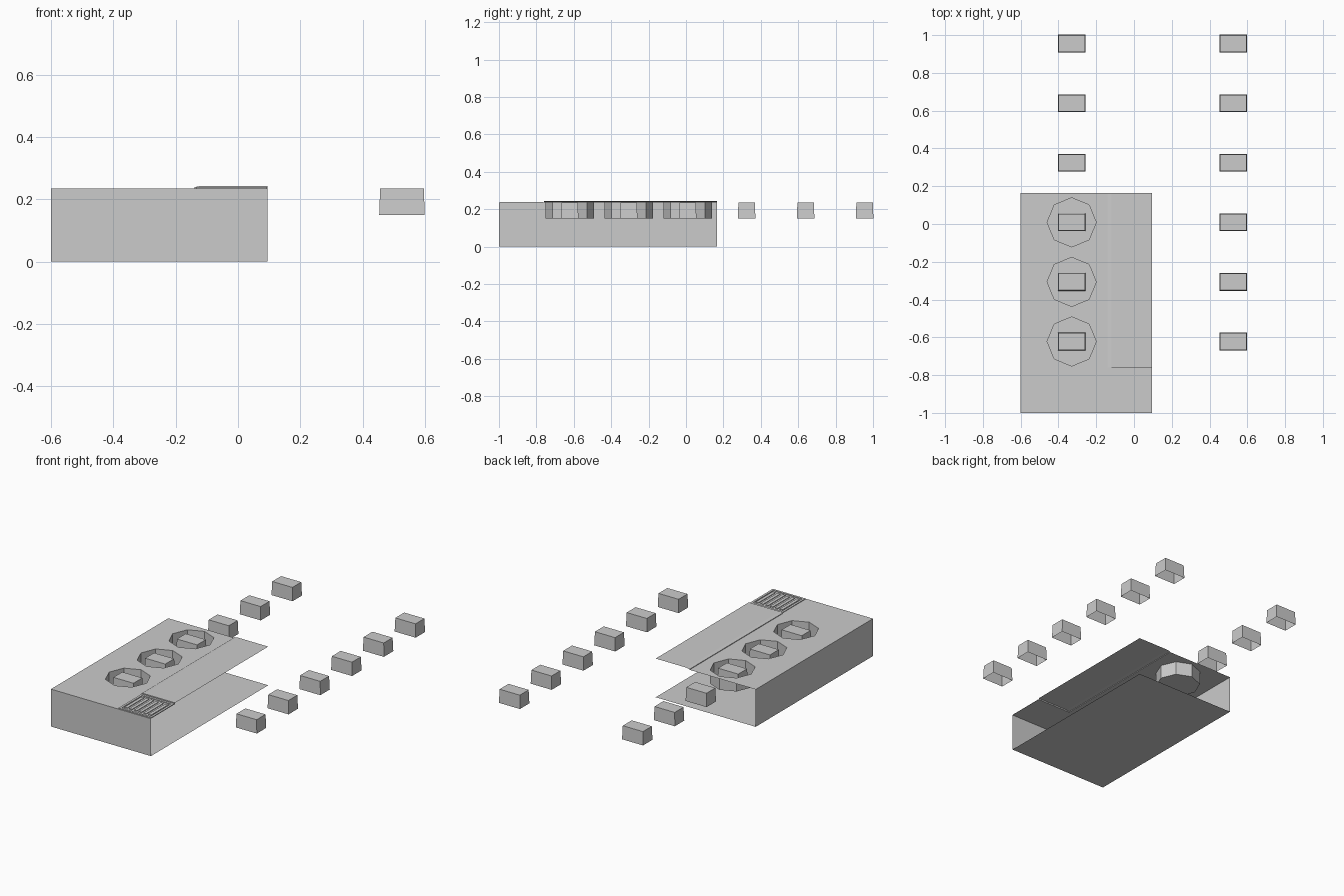
import bpy, bmesh, math

if "Cube" in bpy.data.objects:
    bpy.data.objects.remove(bpy.data.objects["Cube"])

X0, X1, Y0, Y1, H = -0.60, 0.095, -1.0, 0.165, 0.235
LOW = 0.15                                   # well floor and button base
ROWS = [-0.622 + 0.3154 * i for i in range(6)]
WELL_X, WELL_R = -0.33, 0.13


def finish(bm, name):
    mesh = bpy.data.meshes.new(name)
    bm.to_mesh(mesh)
    bm.free()
    obj = bpy.data.objects.new(name, mesh)
    bpy.context.collection.objects.link(obj)
    return obj


def ring(bm, pts, z):
    return [bm.verts.new((x, y, z)) for x, y in pts]


def loop_edges(bm, vs):
    return [bm.edges.new((vs[i], vs[(i + 1) % len(vs)])) for i in range(len(vs))]


def bridge(bm, a, b):
    n = len(a)
    for i in range(n):
        j = (i + 1) % n
        bm.faces.new((a[i], a[j], b[j], b[i]))


def rect(x0, x1, y0, y1):
    return [(x0, y0), (x1, y0), (x1, y1), (x0, y1)]


# Casing: floor, front wall and left wall, open at right and back
bm = bmesh.new()
lo = ring(bm, rect(X0, X1, Y0, Y1), 0)
hi = ring(bm, rect(X0, X1, Y0, Y1), H)
bm.faces.new(lo[::-1])
bm.faces.new((lo[0], lo[1], hi[1], hi[0]))
bm.faces.new((lo[3], lo[0], hi[0], hi[3]))
bmesh.ops.delete(bm, geom=[hi[2]], context='VERTS')
finish(bm, "casing")

# Deck with octagonal wells
STEP_X, STEP_Y = -0.14, -0.76
bm = bmesh.new()
outline = [(X0, Y0), (X1, Y0), (X1, STEP_Y), (STEP_X, STEP_Y), (STEP_X, Y1), (X0, Y1)]
edges = loop_edges(bm, ring(bm, outline, H))
wells = []
for cy in ROWS[:3]:
    pts = [(WELL_X + WELL_R * math.cos(k * math.pi / 4),
            cy + WELL_R * math.sin(k * math.pi / 4)) for k in range(8)]
    top = ring(bm, pts, H)
    edges += loop_edges(bm, top)
    wells.append((top, pts))
bmesh.ops.triangle_fill(bm, edges=edges, use_beauty=True, normal=(0, 0, 1))
for top, pts in wells:
    base = ring(bm, pts, LOW)
    bridge(bm, top, base)
    bm.faces.new(base)
bmesh.ops.dissolve_limit(bm, angle_limit=0.01, verts=bm.verts[:], edges=bm.edges[:])
finish(bm, "deck_with_wells")

# Slightly raised side panel with a small stepped edge
bm = bmesh.new()
profile = [(STEP_X, H), (STEP_X, 0.239), (-0.12, 0.243), (X1, 0.243)]
a = [bm.verts.new((x, STEP_Y, z)) for x, z in profile]
b = [bm.verts.new((x, Y1, z)) for x, z in profile]
for i in range(3):
    bm.faces.new((a[i], a[i + 1], b[i + 1], b[i]))
bm.faces.new(a + [bm.verts.new((X1, STEP_Y, H))])
finish(bm, "raised_panel")


def slab(name, x0, x1, y0, y1, z0, z1, flare=0.0):
    """Open-bottomed box whose base may be slightly wider than its top."""
    bm = bmesh.new()
    base = ring(bm, rect(x0 - flare, x1 + flare, y0 - flare, y1 + flare), z0)
    top = ring(bm, rect(x0, x1, y0, y1), z1)
    bridge(bm, base, top)
    bm.faces.new(top)
    return finish(bm, name)


# Grille: thin frame and slats at the front corner
GX0, GX1, GY0, GY1, T = -0.135, 0.093, -0.995, -0.765, 0.014
for n, (x0, x1, y0, y1) in enumerate([
        (GX0, GX1, GY0, GY0 + T), (GX0, GX1, GY1 - T, GY1),
        (GX0, GX0 + T, GY0 + T, GY1 - T), (GX1 - T, GX1, GY0 + T, GY1 - T)]):
    slab(f"grille_frame_{n}", x0, x1, y0, y1, H, 0.239)
for i in range(6):
    cx = GX0 + T + (i + 0.5) * (GX1 - GX0 - 2 * T) / 6
    slab(f"grille_slat_{i}", cx - 0.010, cx + 0.010, GY0 + 0.03, GY1 - 0.03, H, 0.239)

# Two columns of buttons
for c, cx in enumerate((WELL_X, 0.526)):
    for r, cy in enumerate(ROWS):
        slab(f"button_{c}_{r}", cx - 0.070, cx + 0.070, cy - 0.044, cy + 0.044,
             LOW, H, flare=0.003)
